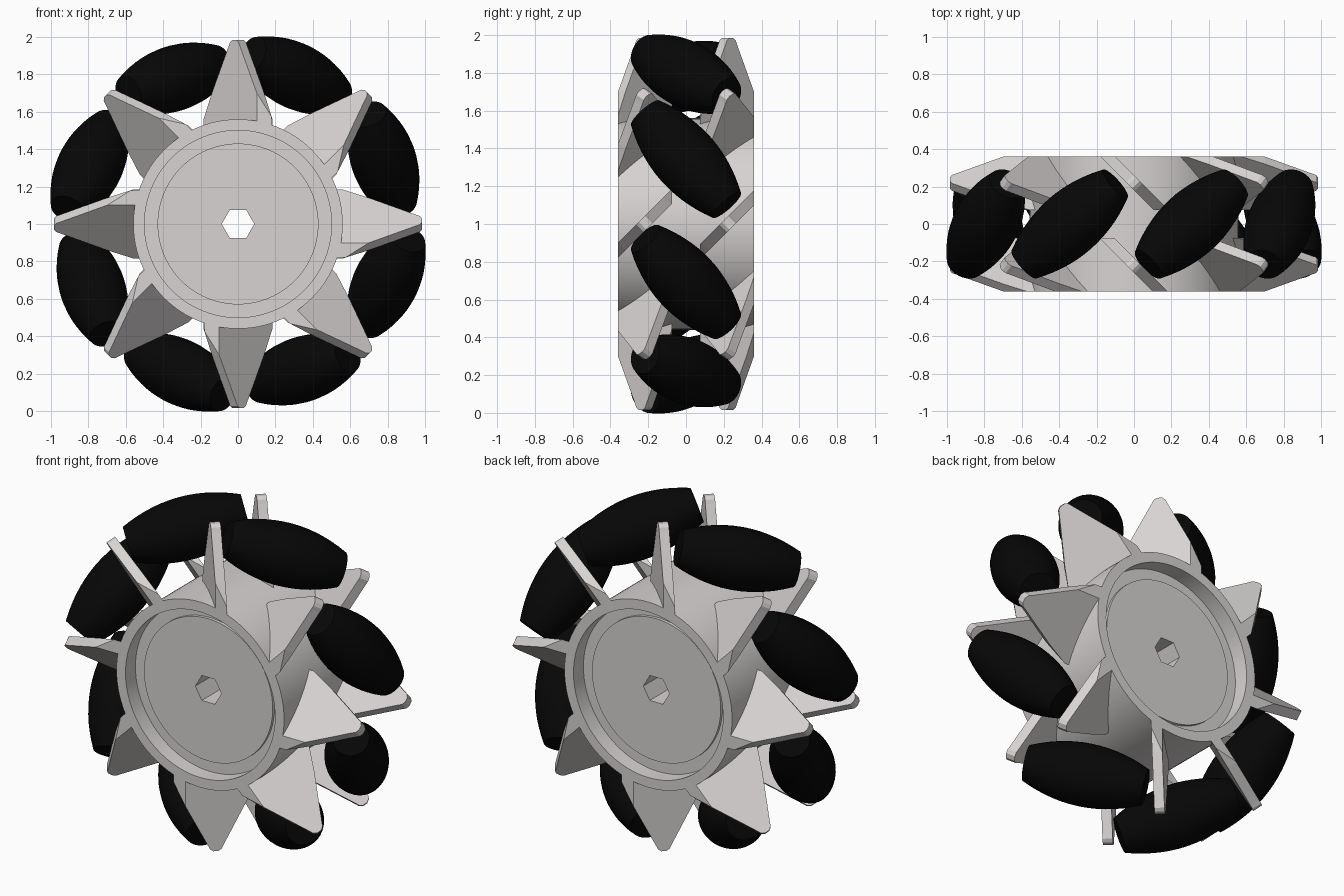
import bpy, bmesh, math
from mathutils import Matrix, Vector

if "Cube" in bpy.data.objects:
    bpy.data.objects.remove(bpy.data.objects["Cube"])

CENTRE = Matrix.Translation((0, 0, 1))
COUNT = 8


def material(name, rgb):
    m = bpy.data.materials.new(name)
    m.diffuse_color = (*rgb, 1)
    m.use_nodes = True
    m.node_tree.nodes["Principled BSDF"].inputs["Base Color"].default_value = m.diffuse_color
    return m


metal = material("light_grey", (0.68, 0.655, 0.645))
rubber = material("black_rubber", (0.002, 0.002, 0.002))


def make_object(name, bm, mat, smooth=None):
    bmesh.ops.recalc_face_normals(bm, faces=bm.faces[:])
    mesh = bpy.data.meshes.new(name)
    bm.to_mesh(mesh)
    bm.free()
    mesh.materials.append(mat)
    ob = bpy.data.objects.new(name, mesh)
    bpy.context.collection.objects.link(ob)
    if smooth:
        smooth_object(ob, smooth)
    return ob


def select(ob):
    bpy.ops.object.select_all(action='DESELECT')
    ob.select_set(True)
    bpy.context.view_layer.objects.active = ob


def smooth_object(ob, degrees):
    select(ob)
    bpy.ops.object.shade_smooth_by_angle(angle=math.radians(degrees))


def lathe(profile, steps):
    """Revolve (radius, y) points about the y axis."""
    bm = bmesh.new()
    vs = [bm.verts.new((r, y, 0)) for r, y in profile]
    es = [bm.edges.new(p) for p in zip(vs, vs[1:])]
    bmesh.ops.spin(bm, geom=vs + es, cent=(0, 0, 0), axis=(0, 1, 0),
                   angle=2 * math.pi, steps=steps, use_duplicate=False)
    bmesh.ops.remove_doubles(bm, verts=bm.verts[:], dist=1e-4)
    return bm


# Hub: drum with a recess and a slightly raised disc on both sides
half = [(0, -0.283), (0.43, -0.283), (0.43, -0.265), (0.50, -0.265), (0.50, -0.36), (0.56, -0.36)]
bm = lathe(half + [(r, -y) for r, y in reversed(half)], 96)
bm.transform(CENTRE)
hub = make_object("hub", bm, metal)

# Hexagonal axle hole
bm = lathe([(0, -0.5), (0.087, -0.5), (0.087, 0.5), (0, 0.5)], 6)
bm.transform(CENTRE)
cutter = make_object("axle_hole_cutter", bm, metal)
cutter.hide_render = True
cut = hub.modifiers.new("axle_hole", 'BOOLEAN')
cut.object = cutter
cut.operation = 'DIFFERENCE'
cut.solver = 'EXACT'
select(hub)
bpy.ops.object.modifier_apply(modifier=cut.name)
bpy.data.objects.remove(cutter)
smooth_object(hub, 30)


# Fins: tapered plates set at 45 degrees, trimmed flush with the hub face
def add_fin(bm, matrix):
    part = bmesh.new()
    side = [(0.25, 0.52), (0.17, 0.70), (0.043, 0.95), (0.033, 0.972), (0.014, 0.985)]
    outline = side + [(-s, r) for s, r in reversed(side)]
    along = Vector((-1, 1, 0)).normalized()
    normal = Vector((1, 1, 0)).normalized()
    base = Vector((0, -0.22, 0)) - normal * 0.028
    face = part.faces.new([part.verts.new(base + along * s + Vector((0, 0, r)))
                           for s, r in outline])
    ext = bmesh.ops.extrude_face_region(part, geom=[face])["geom"]
    bmesh.ops.translate(part, vec=normal * 0.056,
                        verts=[v for v in ext if isinstance(v, bmesh.types.BMVert)])
    for y, direction in ((-0.36, -1), (-0.075, 1)):
        res = bmesh.ops.bisect_plane(part, geom=part.verts[:] + part.edges[:] + part.faces[:],
                                     plane_co=(0, y, 0), plane_no=(0, direction, 0),
                                     clear_outer=True)
        rim = [e for e in res["geom_cut"] if isinstance(e, bmesh.types.BMEdge)]
        bmesh.ops.holes_fill(part, edges=rim)
    part.transform(matrix)
    temp = bpy.data.meshes.new("temp")
    part.to_mesh(temp)
    part.free()
    bm.from_mesh(temp)
    bpy.data.meshes.remove(temp)


for name, turn in (("front_fins", 0), ("back_fins", math.pi)):
    bm = bmesh.new()
    for k in range(COUNT):
        add_fin(bm, CENTRE @ Matrix.Rotation(k * math.tau / COUNT, 4, 'Y')
                @ Matrix.Rotation(turn, 4, 'Z'))
    make_object(name, bm, metal)

# Rollers: slanted barrels between the fins
HALF_LEN, R_MID, R_END, N = 0.335, 0.175, 0.10, 14
barrel = [(0, -HALF_LEN)]
for i in range(N + 1):
    t = 2 * i / N - 1
    barrel.append((R_MID - (R_MID - R_END) * t * t, t * HALF_LEN))
barrel.append((0, HALF_LEN))
slant = Matrix.Rotation(math.radians(5.3), 4, 'Y') @ Matrix.Rotation(math.radians(-50), 4, 'Z')
for k in range(COUNT):
    bm = lathe(barrel, 40)
    angle = math.radians(22.5 - 1.35) + k * math.tau / COUNT
    bm.transform(CENTRE @ Matrix.Rotation(angle, 4, 'Y')
                 @ Matrix.Translation((0, 0, 0.85)) @ slant)
    make_object(f"roller_{k + 1}", bm, rubber, 35)
